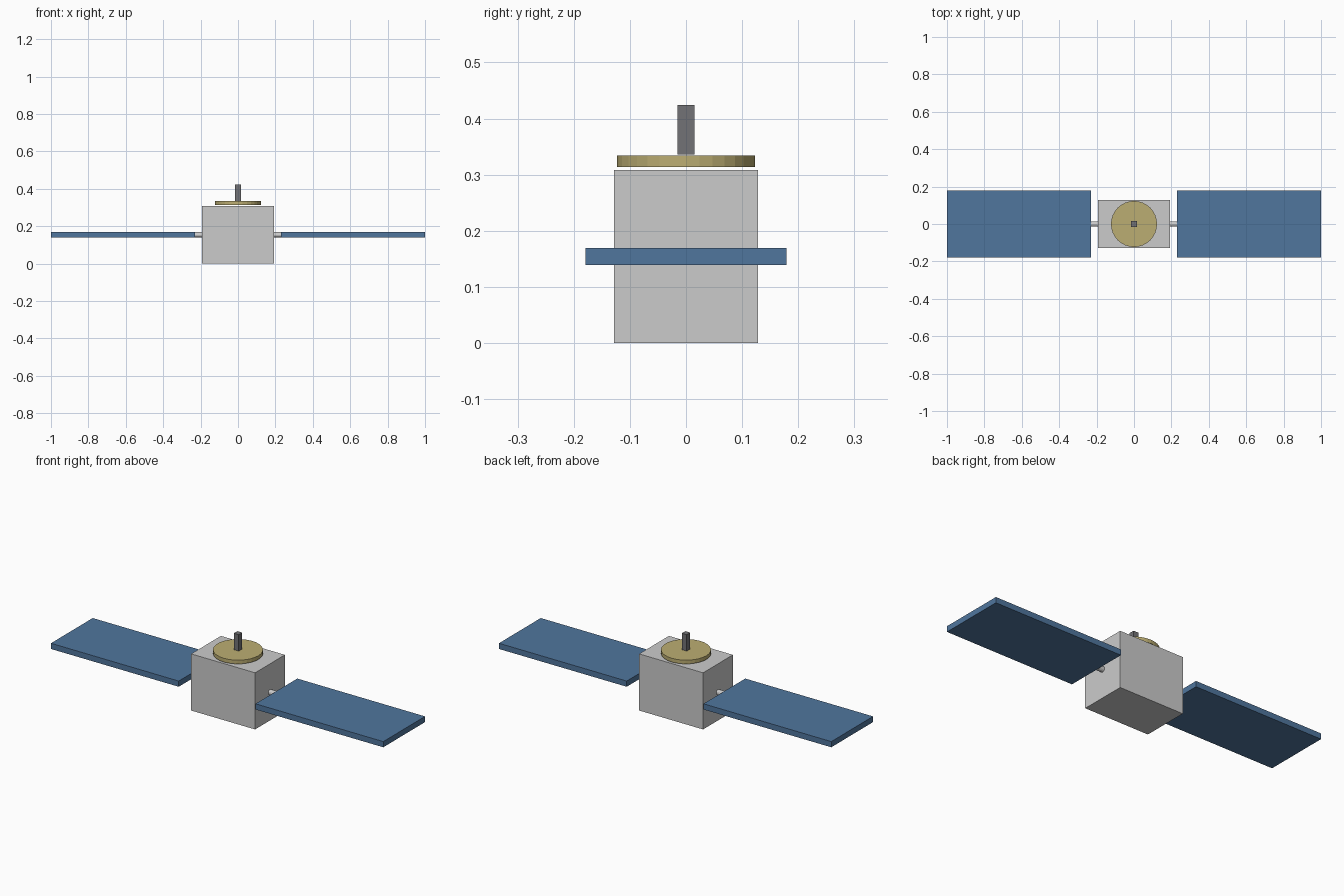
import bpy
from math import pi

if "Cube" in bpy.data.objects:
    bpy.data.objects.remove(bpy.data.objects["Cube"])


def paint(obj, name, color):
    mat = bpy.data.materials.get(name) or bpy.data.materials.new(name)
    mat.diffuse_color = color
    mat.use_nodes = True
    mat.node_tree.nodes["Principled BSDF"].inputs["Base Color"].default_value = mat.diffuse_color
    obj.data.materials.append(mat)


def box(name, size, loc):
    bpy.ops.mesh.primitive_cube_add(size=1, location=loc)
    obj = bpy.context.object
    obj.name = name
    obj.scale = size
    bpy.ops.object.transform_apply(location=False, rotation=False, scale=True)
    return obj


def cylinder(name, sides, radius, depth, loc, rot=(0, 0, 0)):
    bpy.ops.mesh.primitive_cylinder_add(vertices=sides, radius=radius, depth=depth,
                                        location=loc, rotation=rot)
    obj = bpy.context.object
    obj.name = name
    return obj


MID_Z = 0.154

# Main body
box("body", (0.385, 0.256, 0.308), (0, 0, MID_Z))

# Solar panels and the round arms that carry them
for side, sx in (("left", -1), ("right", 1)):
    panel = box(side + "_solar_panel", (0.769, 0.359, 0.031), (sx * 0.6155, 0, MID_Z))
    paint(panel, "panel_blue", (0.08, 0.18, 0.34, 1))
    cylinder(side + "_panel_arm", 12, 0.0145, 0.16, (sx * 0.27, 0, MID_Z), (0, pi / 2, 0))

# Dish floating just above the body
dish = cylinder("dish", 32, 0.123, 0.0205, (0, 0, 0.3235))
paint(dish, "dish_gold", (0.5, 0.42, 0.17, 1))

# Antenna mast
mast = box("antenna_mast", (0.03, 0.03, 0.089), (0, 0, 0.380))
paint(mast, "mast_dark_grey", (0.17, 0.17, 0.18, 1))
